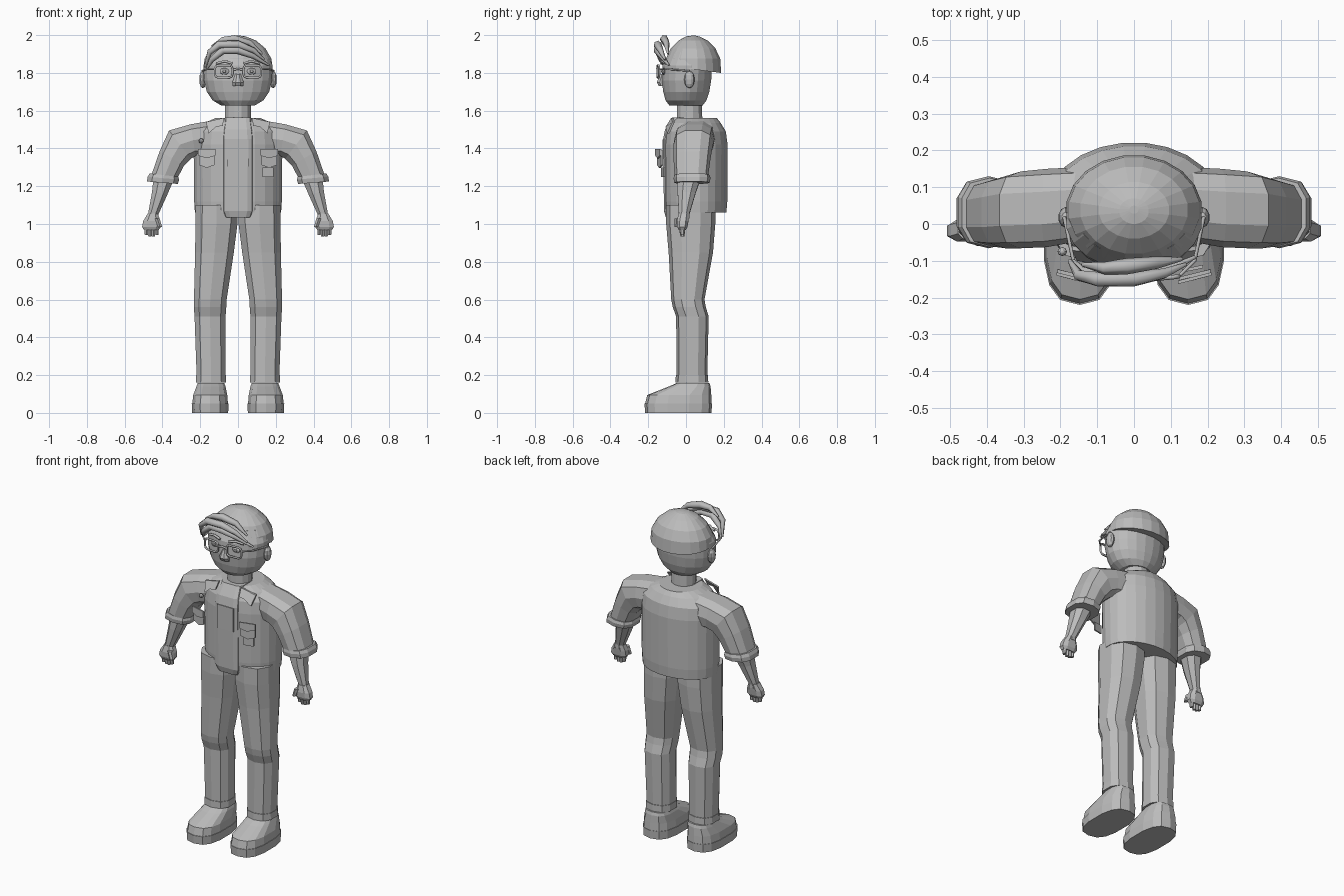
import bpy, bmesh, math
from mathutils import Vector

grey = bpy.data.materials.new("plain grey")
grey.diffuse_color = (0.5, 0.5, 0.5, 1)


def finish(name, mesh):
    bm = bmesh.new()
    bm.from_mesh(mesh)
    bmesh.ops.recalc_face_normals(bm, faces=bm.faces)
    bm.to_mesh(mesh)
    bm.free()
    mesh.materials.clear()
    mesh.materials.append(grey)
    ob = bpy.data.objects.new(name, mesh)
    bpy.context.collection.objects.link(ob)
    return ob


def loft(name, sections, n=12, power=1.0, side=1):
    """Join rings; each section is (xa, za, xb, zb, y0, y1): a chord in xz and its depth."""
    bm = bmesh.new()
    rings = []
    for xa, za, xb, zb, y0, y1 in sections:
        ring = []
        for i in range(n):
            t = 2 * math.pi * (i + 0.5) / n
            c, s = math.cos(t), math.sin(t)
            c = math.copysign(abs(c) ** power, c) / math.cos(math.pi / n) ** power
            s = math.copysign(abs(s) ** power, s)
            x = (xa + xb) / 2 + c * (xb - xa) / 2
            z = (za + zb) / 2 + c * (zb - za) / 2
            ring.append(bm.verts.new((side * x, (y0 + y1) / 2 + s * (y1 - y0) / 2, z)))
        rings.append(ring)
    for a, b in zip(rings, rings[1:]):
        for i in range(n):
            bm.faces.new((a[i], a[(i + 1) % n], b[(i + 1) % n], b[i]))
    bm.faces.new(rings[0])
    bm.faces.new(rings[-1])
    mesh = bpy.data.meshes.new(name)
    bm.to_mesh(mesh)
    bm.free()
    return finish(name, mesh)


def stack(name, levels, n=12, power=1.0, side=1):
    """Upright loft; each level is (z, x0, x1, y0, y1)."""
    return loft(name, [(x0, z, x1, z, y0, y1) for z, x0, x1, y0, y1 in levels], n, power, side)


def tube(name, pts, radius, side=1, closed=False, taper=False):
    cu = bpy.data.curves.new(name, 'CURVE')
    cu.dimensions = '3D'
    cu.bevel_depth = radius
    cu.bevel_resolution = 1
    cu.use_fill_caps = True
    sp = cu.splines.new('POLY')
    sp.points.add(len(pts) - 1)
    for i, (p, (x, y, z)) in enumerate(zip(sp.points, pts)):
        p.co = (side * x, y, z, 1)
        if taper:
            p.radius = 0.25 + 0.75 * math.sin(math.pi * i / (len(pts) - 1))
    sp.use_cyclic_u = closed
    tmp = bpy.data.objects.new(name + "_path", cu)
    mesh = bpy.data.meshes.new_from_object(tmp)
    bpy.data.objects.remove(tmp)
    return finish(name, mesh)


def plate(name, pts, thick=0.009, side=1):
    """Flat polygon thickened towards the back."""
    bm = bmesh.new()
    f = bm.faces.new([bm.verts.new((side * x, y, z)) for x, y, z in pts])
    ext = bmesh.ops.extrude_face_region(bm, geom=[f], use_keep_orig=True)
    for v in ext["geom"]:
        if isinstance(v, bmesh.types.BMVert):
            v.co.y += thick
    mesh = bpy.data.meshes.new(name)
    bm.to_mesh(mesh)
    bm.free()
    return finish(name, mesh)


def ball(name, centre, size, seg=10, rings=6):
    bm = bmesh.new()
    bmesh.ops.create_uvsphere(bm, u_segments=seg, v_segments=rings, radius=1)
    for v in bm.verts:
        v.co = Vector(centre) + Vector(a * b for a, b in zip(v.co, size))
    mesh = bpy.data.meshes.new(name)
    bm.to_mesh(mesh)
    bm.free()
    return finish(name, mesh)


# Head and neck
stack("head", [(1.628, -.09, .09, -.09, .09), (1.655, -.135, .135, -.11, .11),
               (1.70, -.165, .165, -.122, .125), (1.76, -.18, .18, -.13, .135),
               (1.84, -.183, .183, -.125, .14), (1.91, -.15, .15, -.09, .13)], 20)
stack("neck", [(1.53, -.068, .068, -.05, .09), (1.65, -.068, .068, -.05, .085)], 12)

# Hair cap, its rim rising towards the front
hair = stack("hair", [(1.82, -.183, .183, -.112, .188), (1.875, -.177, .177, -.108, .183),
                      (1.93, -.145, .145, -.082, .157), (1.972, -.095, .095, -.04, .115),
                      (1.993, -.04, .04, .0, .07), (1.997, -.012, .012, .028, .05)], 20)
for v in hair.data.vertices:
    if v.co.z < 1.83:
        v.co.z -= 0.13 * (v.co.y - 0.03)

# Swept fringe
locks = [
    [(-.175, -.10, 1.83), (-.15, -.14, 1.91), (-.10, -.15, 1.95), (0, -.15, 1.95), (.08, -.135, 1.92), (.14, -.11, 1.87)],
    [(-.14, -.11, 1.94), (-.08, -.12, 1.975), (-.02, -.115, 1.98), (.06, -.105, 1.96), (.13, -.095, 1.90)],
    [(-.165, -.10, 1.82), (-.14, -.13, 1.87), (-.08, -.145, 1.92), (0, -.15, 1.92), (.08, -.13, 1.89), (.165, -.09, 1.84)],
]
for i, pts in enumerate(locks):
    tube(f"fringe_lock_{i + 1}", pts, 0.022, taper=True)

# Nose
stack("nose", [(1.73, -.03, .03, -.145, -.10), (1.75, -.03, .03, -.157, -.10),
               (1.795, -.014, .014, -.138, -.10)], 8)
tube("glasses_bridge", [(-.028, -.148, 1.815), (0, -.152, 1.822), (.028, -.148, 1.815)], .006)

for s, tag in ((-1, "right"), (1, "left")):
    # Face details and glasses
    ball(tag + "_ear", (s * .186, .018, 1.765), (.02, .028, .046))
    ball(tag + "_eye", (s * .072, -.118, 1.808), (.026, .01, .018))
    ball(tag + "_pupil", (s * .072, -.126, 1.808), (.01, .006, .01), 8, 4)
    tube(tag + "_eyebrow", [(.03, -.13, 1.85), (.07, -.126, 1.862), (.115, -.108, 1.85)], .007, s)
    rim = []
    for cx, cz, a0 in ((.105, 1.823, 0), (.047, 1.823, 90), (.047, 1.792, 180), (.105, 1.792, 270)):
        for a in (0, 45, 90):
            t = math.radians(a0 + a)
            x = cx + .017 * math.cos(t)
            rim.append((x, -.15 + .15 * max(0, x - .07), cz + .017 * math.sin(t)))
    tube(tag + "_glasses_rim", rim, .006, s, closed=True)
    tube(tag + "_glasses_arm", [(.122, -.142, 1.82), (.165, -.10, 1.82), (.19, .02, 1.81)], .005, s)

    # Sleeve with rolled cuff, forearm
    loft(tag + "_sleeve", [(.11, 1.552, .17, 1.36, -.045, .155), (.25, 1.528, .225, 1.36, -.063, .15),
                           (.365, 1.495, .25, 1.345, -.066, .143), (.415, 1.385, .285, 1.31, -.066, .13),
                           (.465, 1.24, .325, 1.235, -.06, .115)], 10, .75, s)
    loft(tag + "_sleeve_cuff", [(.468, 1.268, .316, 1.25, -.062, .125), (.478, 1.25, .312, 1.235, -.066, .13),
                                (.482, 1.225, .318, 1.212, -.062, .125)], 10, .75, s)
    loft(tag + "_forearm", [(.448, 1.24, .342, 1.23, -.048, .08), (.455, 1.17, .372, 1.16, -.048, .055),
                            (.475, 1.06, .424, 1.045, -.04, .02), (.478, 1.03, .426, 1.03, -.04, .02)], 8, .9, s)

    # Hand
    stack(tag + "_hand", [(1.055, .425, .478, -.042, .02), (1.015, .41, .502, -.05, .015),
                          (.985, .408, .508, -.048, .01), (.968, .42, .498, -.04, .0)], 8, .75, s)
    for i in range(4):
        x = .43 + .0185 * i
        low = .935 + (.008 if i in (0, 3) else 0)
        stack(f"{tag}_finger_{i + 1}", [(.98, x - .011, x + .011, -.038, -.004),
                                        (low, x - .008, x + .008, -.03, -.008)], 6, 1, s)
    loft(tag + "_thumb", [(.415, 1.03, .44, 1.03, -.06, -.02), (.402, .985, .424, .985, -.06, -.03)], 6, 1, s)

    # Trouser leg and hem
    stack(tag + "_trouser_leg", [(1.10, 0, .225, -.105, .155), (1.0, .003, .225, -.105, .155),
                                 (.85, .022, .227, -.092, .143), (.60, .06, .233, -.078, .098),
                                 (.56, .062, .234, -.07, .105), (.51, .066, .23, -.052, .12),
                                 (.17, .066, .218, -.05, .112)], 10, .8, s)
    stack(tag + "_trouser_hem", [(.20, .064, .221, -.054, .117), (.16, .063, .223, -.055, .118)], 10, .8, s)

    # Shoe
    stack(tag + "_shoe_sole", [(0, .052, .243, -.216, .135), (.05, .05, .245, -.22, .138)], 14, .75, s)
    stack(tag + "_shoe_upper", [(.05, .053, .242, -.216, .136), (.095, .057, .237, -.205, .134),
                                (.14, .066, .22, -.09, .13), (.158, .073, .213, -.05, .124)], 14, .75, s)

    # Collar flap, chest pocket and its flap
    plate(tag + "_collar", [(.075, -.078, 1.562), (.17, -.072, 1.54), (.155, -.10, 1.48),
                            (.115, -.108, 1.515), (.08, -.105, 1.52)], .012, s)
    plate(tag + "_pocket", [(.122, -.153, 1.39), (.208, -.132, 1.39), (.206, -.132, 1.312),
                            (.165, -.143, 1.297), (.125, -.153, 1.312)], .009, s)
    plate(tag + "_pocket_flap", [(.12, -.163, 1.398), (.211, -.14, 1.398), (.211, -.14, 1.362),
                                 (.165, -.152, 1.348), (.12, -.163, 1.362)], .009, s)

# Jacket, shirt front and chest panel
stack("jacket", [(1.06, -.228, .228, -.11, .215), (1.12, -.232, .232, -.115, .22),
                 (1.42, -.235, .235, -.118, .222), (1.49, -.225, .225, -.11, .212),
                 (1.535, -.18, .18, -.09, .185), (1.56, -.12, .12, -.068, .165)], 24)
stack("shirt_front", [(1.035, -.07, .07, -.108, .05), (1.07, -.085, .085, -.118, .05),
                      (1.45, -.085, .085, -.122, .05), (1.50, -.08, .08, -.112, .05),
                      (1.563, -.07, .07, -.075, .05)], 12, .4)
plate("chest_panel", [(-.055, -.125, 1.305), (.055, -.125, 1.305), (.055, -.125, 1.447), (-.055, -.125, 1.447)], .008)

# Name-tag plate and round badge
plate("tag_plate", [(.13, -.132, 1.25), (.188, -.12, 1.25), (.188, -.12, 1.30), (.13, -.132, 1.30)])
ball("badge", (-.195, -.075, 1.44), (.013, .012, .013), 8, 6)
